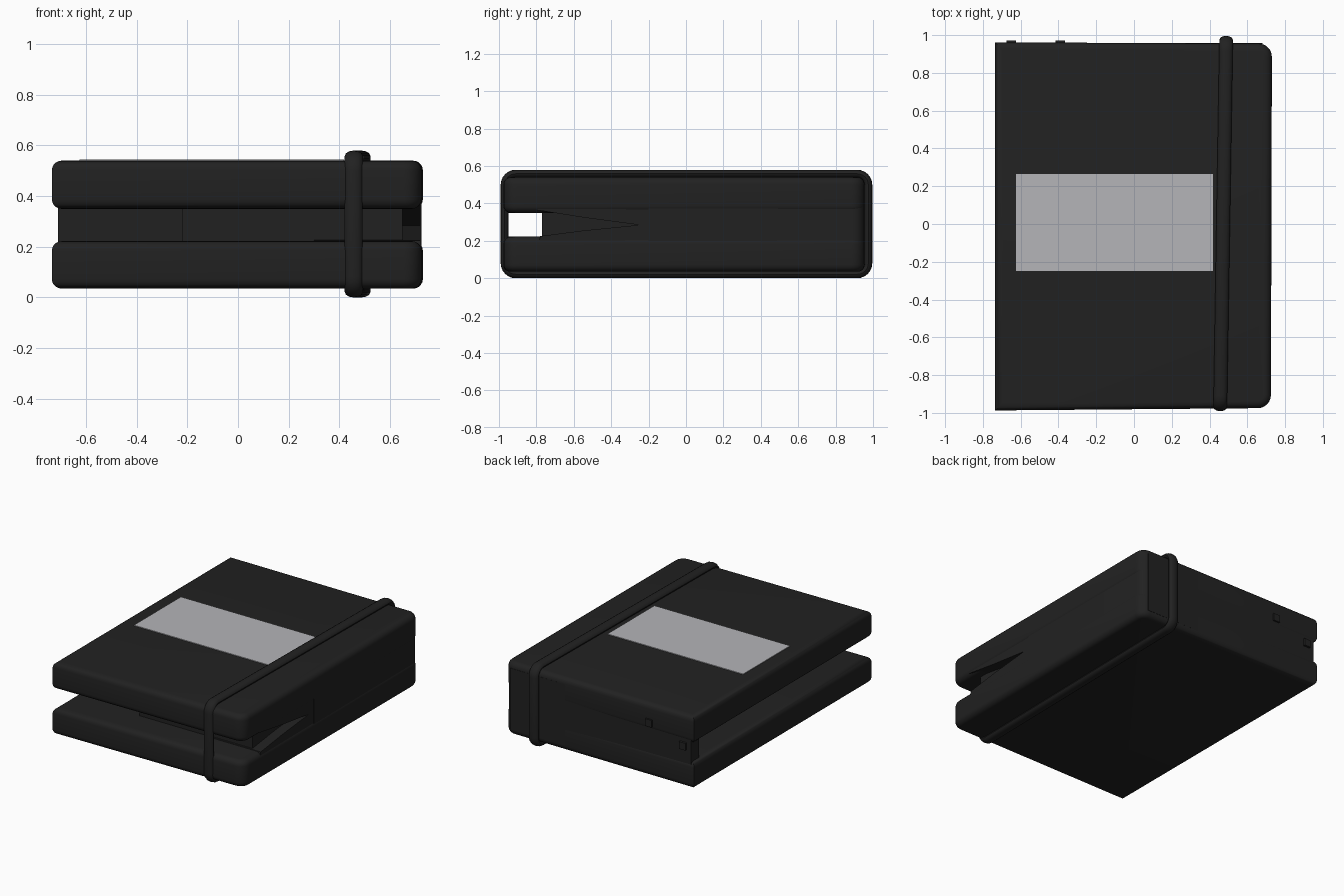
import bpy, bmesh, math

if "Cube" in bpy.data.objects:
    bpy.data.objects.remove(bpy.data.objects["Cube"])

def material(name, rgb):
    m = bpy.data.materials.new(name)
    m.diffuse_color = (*rgb, 1)
    m.use_nodes = True
    m.node_tree.nodes["Principled BSDF"].inputs["Base Color"].default_value = m.diffuse_color
    return m

BLACK = material("black_leather", (0.0155, 0.0155, 0.0155))
GREY = material("label_grey", (0.46, 0.46, 0.48))

def finish(name, bm, mat):
    bmesh.ops.recalc_face_normals(bm, faces=bm.faces)
    me = bpy.data.meshes.new(name)
    bm.to_mesh(me)
    bm.free()
    me.materials.append(mat)
    ob = bpy.data.objects.new(name, me)
    bpy.context.collection.objects.link(ob)
    bpy.ops.object.select_all(action='DESELECT')
    bpy.context.view_layer.objects.active = ob
    ob.select_set(True)
    bpy.ops.object.shade_smooth_by_angle(angle=math.radians(40))
    return ob

def prism(name, pts, vec, mat=BLACK, bevel=0.0):
    """Extrude a closed outline along vec, rounding the rims of both caps."""
    bm = bmesh.new()
    base = bm.faces.new([bm.verts.new(p) for p in pts])
    top = bmesh.ops.extrude_face_region(bm, geom=[base], use_keep_orig=True)
    bmesh.ops.translate(bm, vec=vec, verts=[v for v in top['geom'] if isinstance(v, bmesh.types.BMVert)])
    if bevel:
        caps = [e for e in bm.edges if any(len(f.verts) == len(pts) and len(pts) > 4 for f in e.link_faces)]
        bmesh.ops.bevel(bm, geom=caps, offset=bevel, segments=5, profile=0.5, affect='EDGES')
    return finish(name, bm, mat)

def box(name, x, y, z, mat=BLACK):
    pts = [(x[0], y[0], z[0]), (x[1], y[0], z[0]), (x[1], y[1], z[0]), (x[0], y[1], z[0])]
    return prism(name, pts, (0, 0, z[1] - z[0]), mat)

def arc(cx, cy, r, a0, a1, n=6):
    return [(cx + r * math.cos(math.radians(a0 + (a1 - a0) * i / n)),
             cy + r * math.sin(math.radians(a0 + (a1 - a0) * i / n))) for i in range(n + 1)]

# Upper and lower covers: square on the left, rounded corners on the right
outline = ([(-0.735, 0.962), (-0.735, -0.987)] + arc(0.655, -0.905, 0.07, -90, 0)
           + arc(0.66, 0.885, 0.07, 0, 90))
for name, z0, z1 in (("lower_cover", 0.035, 0.222), ("upper_cover", 0.35, 0.54)):
    prism(name, [(x, y, z0) for x, y in outline], (0, 0, z1 - z0), bevel=0.038)

# Solid right side with a wedge shaped slot opening towards the front
wedge = [(-0.8, 0.365), (-0.55, 0.325), (-0.25, 0.285), (-0.55, 0.255), (-0.78, 0.225),
         (-0.8, 0.1), (0.885, 0.1), (0.885, 0.46), (-0.8, 0.46)]
prism("side_wall", [(0.3, y, z) for y, z in wedge], (0.421, 0, 0))
corner = [(0.2, -0.2), (0.724, -0.2)] + arc(0.659, 0.889, 0.066, 0, 90) + [(0.2, 0.955)]
prism("closed_corner", [(x, y, 0.08) for x, y in corner], (0, 0, 0.42))

# Inner pages and flush back wall
box("pages", (-0.22, 0.65), (-0.77, 0.93), (0.18, 0.4))
box("back_wall", (-0.71, 0.68), (0.87, 0.957), (0.075, 0.5))

# Small tabs on the back
for i, (x, z) in enumerate(((-0.39, 0.41), (-0.65, 0.32))):
    box(f"back_tab_{i + 1}", (x - 0.025, x + 0.025), (0.95, 0.972), (z - 0.025, z + 0.025))

# Elastic band: oval section swept around a rounded rectangle, slightly skewed
path = (arc(0.915, 0.499, 0.06, 0, 90) + arc(-0.91, 0.499, 0.06, 90, 180)
        + arc(-0.91, 0.081, 0.06, 180, 270) + arc(0.915, 0.081, 0.06, 270, 360))
bm = bmesh.new()
rings = []
for i, (y, z) in enumerate(path):
    a, b = path[i - 1], path[(i + 1) % len(path)]
    ty, tz = b[0] - a[0], b[1] - a[1]
    length = math.hypot(ty, tz)
    ny, nz = tz / length, -ty / length
    ring = []
    for k in range(12):
        t = 2 * math.pi * k / 12
        u, w = 0.036 * math.cos(t), 0.021 * math.sin(t)
        ring.append(bm.verts.new((0.472 + 0.016 * y + u, y + ny * w, z + nz * w)))
    rings.append(ring)
for i, r in enumerate(rings):
    s = rings[(i + 1) % len(rings)]
    for k in range(12):
        bm.faces.new((r[k], r[(k + 1) % 12], s[(k + 1) % 12], s[k]))
finish("elastic_band", bm, BLACK)

# Label plate on the upper cover
box("label", (-0.625, 0.418), (-0.25, 0.265), (0.537, 0.5445), GREY)
